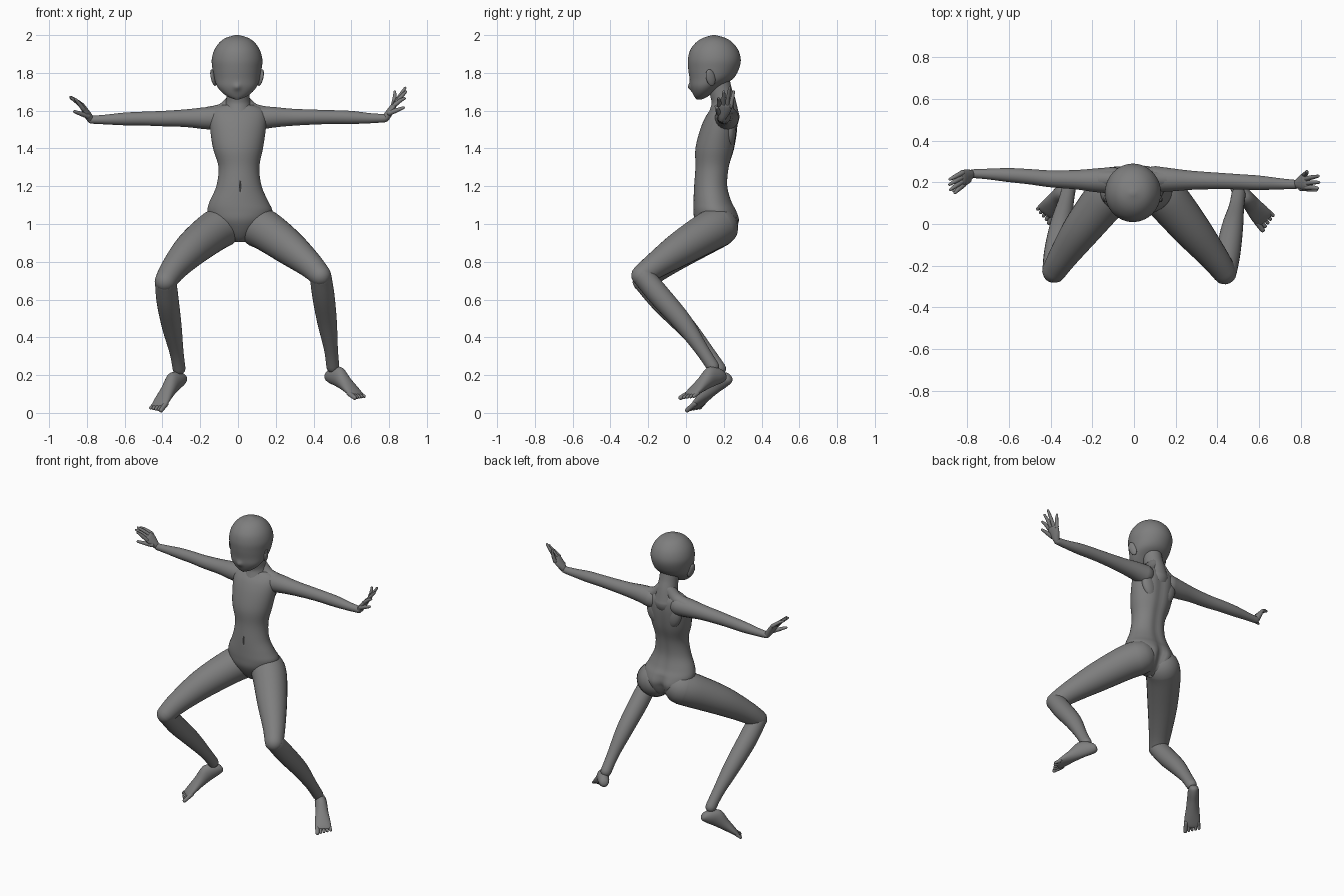
import bpy, bmesh, math
from mathutils import Vector

if "Cube" in bpy.data.objects:
    bpy.data.objects.remove(bpy.data.objects["Cube"])

# One dark grey for the whole figure
GREY = bpy.data.materials.new("dark_grey")
GREY.diffuse_color = (0.21, 0.21, 0.21, 1)
GREY.use_nodes = True
GREY.node_tree.nodes["Principled BSDF"].inputs["Base Color"].default_value = GREY.diffuse_color


def spline(rows, k=5):
    """Catmull-Rom interpolation of equal-length tuples."""
    out = []
    for i in range(len(rows) - 1):
        a, b, c, d = rows[max(i - 1, 0)], rows[i], rows[i + 1], rows[min(i + 2, len(rows) - 1)]
        for j in range(k):
            t = j / k
            out.append(tuple(0.5 * (2 * q + (r - p) * t + (2 * p - 5 * q + 4 * r - s) * t * t
                                    + (3 * q - p - 3 * r + s) * t ** 3)
                             for p, q, r, s in zip(a, b, c, d)))
    return out + [tuple(rows[-1])]


def loft(name, rings, n=24, shape=None):
    """Skin rings given as (centre, u half axis, v half axis)."""
    bm = bmesh.new()
    loops = []
    for c, u, v in rings:
        loop = []
        for i in range(n):
            a = 2 * math.pi * i / n
            p = c + u * math.cos(a) + v * math.sin(a)
            loop.append(bm.verts.new(shape(p) if shape else p))
        loops.append(loop)
    for a, b in zip(loops, loops[1:]):
        for i in range(n):
            bm.faces.new((a[i], a[(i + 1) % n], b[(i + 1) % n], b[i]))
    bm.faces.new(loops[0])
    bm.faces.new(loops[-1])
    bmesh.ops.recalc_face_normals(bm, faces=bm.faces)
    for f in bm.faces:
        f.smooth = True
    me = bpy.data.meshes.new(name)
    bm.to_mesh(me)
    bm.free()
    me.materials.append(GREY)
    ob = bpy.data.objects.new(name, me)
    bpy.context.collection.objects.link(ob)
    return ob


def limb(name, pts, n=20, k=5):
    """Round tube with rounded ends through (x, y, z, radius) points."""
    p = [(Vector(q[:3]), q[3]) for q in spline(pts, k)]
    d0 = (p[0][0] - p[1][0]).normalized()
    d1 = (p[-1][0] - p[-2][0]).normalized()
    angles = [math.radians(a) for a in (25, 50, 70, 86)]
    head = [(p[0][0] + d0 * p[0][1] * math.sin(a), p[0][1] * math.cos(a)) for a in reversed(angles)]
    tail = [(p[-1][0] + d1 * p[-1][1] * math.sin(a), p[-1][1] * math.cos(a)) for a in angles]
    p = head + p + tail
    u = None
    rings = []
    for i, (c, r) in enumerate(p):
        t = (p[min(i + 1, len(p) - 1)][0] - p[max(i - 1, 0)][0]).normalized()
        u = t.orthogonal() if u is None else u - t * u.dot(t)
        u.normalize()
        rings.append((c, u * r, t.cross(u) * r))
    return loft(name, rings, n)


def stack(name, rows, n=40, shape=None):
    """Horizontal sections: (z, x centre, y front, y back, half width)."""
    rings = [(Vector((x, (f + b) / 2, z)), Vector((w, 0, 0)), Vector((0, (b - f) / 2, 0)))
             for z, x, f, b, w in spline(rows)]
    return loft(name, rings, n, shape)


def ellipsoid(name, loc, size, rot=(0, 0, 0)):
    bpy.ops.mesh.primitive_uv_sphere_add(segments=20, ring_count=12, radius=1, location=loc, rotation=rot)
    ob = bpy.context.object
    ob.name = name
    ob.scale = size
    ob.data.materials.append(GREY)
    bpy.ops.object.shade_smooth()
    return ob


# Torso with spine and seat groove
def back_groove(p):
    if p.y > 0.16:
        depth = 0.035 if p.z < 1.0 else 0.035 - 0.025 * min(1, (p.z - 1.0) / 0.08)
        p.y -= depth * math.exp(-((p.x - 0.005) / 0.03) ** 2)
    return p


torso = stack("torso", [
    (.905, .01, .13, .20, .03), (.93, .01, .10, .25, .07), (.97, .01, .07, .275, .115),
    (1.02, .01, .045, .287, .158), (1.07, .01, .04, .27, .172), (1.12, .005, .04, .245, .155),
    (1.2, .005, .043, .225, .12), (1.3, .005, .05, .233, .108), (1.4, 0, .05, .26, .132),
    (1.5, 0, .075, .275, .147), (1.57, 0, .105, .275, .15), (1.61, 0, .135, .262, .13),
    (1.63, 0, .15, .25, .085)], 48, back_groove)

# Navel slit
cutter = ellipsoid("navel_cutter", (.012, .04, 1.2), (.003, .018, .03))
cutter.hide_render = True
cutter.hide_viewport = True
cut = torso.modifiers.new("navel", 'BOOLEAN')
cut.operation = 'DIFFERENCE'
cut.object = cutter


# Head with a pointed nose and sharp chin, and neck
def nose(p):
    if p.y < 0.1:
        w = math.exp(-((p.x + .005) / .016) ** 2)
        p.y -= w * .014 * math.exp(-((p.z - 1.725) / .018) ** 2)
    return p


limb("neck", [(0, .20, 1.57, .085), (0, .20, 1.64, .066), (0, .185, 1.70, .06), (0, .17, 1.77, .06)], 28)
stack("head", [
    (1.66, -.005, .055, .085, .012), (1.675, -.005, .044, .115, .05), (1.70, -.005, .032, .15, .083),
    (1.73, -.005, .023, .19, .106), (1.77, -.005, .019, .25, .121), (1.82, -.005, .012, .28, .13),
    (1.87, -.005, .01, .29, .134), (1.92, -.005, .022, .277, .121), (1.96, -.005, .052, .247, .094),
    (1.985, -.005, .09, .208, .06), (2.0, -.005, .14, .156, .01)], 56, nose)

# Ears, shoulder slopes and shoulder blades
for s, side in ((1, "left"), (-1, "right")):
    ellipsoid(side + "_ear", (-.005 + s * .125, .13, 1.775), (.012, .025, .046), (.3, s * .15, s * .35))
    limb(side + "_shoulder_slope", [(s * .02, .215, 1.655, .04), (s * .08, .215, 1.6, .04),
                                    (s * .16, .215, 1.575, .046)], 16)
    ellipsoid(side + "_shoulder_blade", (s * .075, .232, 1.49), (.05, .032, .085), (0, s * .3, 0))

# Arms
limb("left_arm", [(.10, .215, 1.56, .064), (.18, .212, 1.565, .056), (.28, .21, 1.565, .046),
                  (.40, .207, 1.566, .04), (.50, .203, 1.566, .037), (.60, .198, 1.564, .035),
                  (.70, .193, 1.56, .027), (.775, .19, 1.56, .022)])
limb("right_arm", [(-.10, .21, 1.56, .064), (-.18, .21, 1.56, .058), (-.28, .213, 1.56, .047),
                   (-.40, .217, 1.558, .041), (-.50, .227, 1.558, .037), (-.60, .235, 1.556, .034),
                   (-.70, .24, 1.553, .026), (-.775, .242, 1.552, .021)])


# Hands: flat palm, four fingers and a thumb
def hand(side, wrist, knuckle, spread, tips, thumb):
    w, k, s = Vector(wrist), Vector(knuckle), Vector(spread)
    d = (k - w).normalized()
    s = (s - d * s.dot(d)).normalized()
    nrm = d.cross(s)
    rows = [(-.1, .016, .016), (.15, .024, .02), (.55, .037, .018), (.9, .042, .014), (1.05, .034, .008)]
    loft(side + "_palm", [(w.lerp(k, t), s * a, nrm * b) for t, a, b in spline(rows, 4)], 20)
    for i, tip in enumerate(tips):
        base = w.lerp(k, .9) + s * (i - 1.5) * .021
        tip = Vector(tip)
        mid = base.lerp(tip, .5) + d * .008
        limb(f"{side}_finger_{i + 1}", [(*base, .012), (*mid, .0105), (*tip, .007)], 12, 4)
    base = w.lerp(k, .35) - s * .024
    tip = Vector(thumb)
    limb(side + "_thumb", [(*base, .014), (*base.lerp(tip, .5), .012), (*tip, .008)], 12, 4)


hand("left", (.78, .19, 1.558), (.83, .208, 1.635), (0, 1, .15),
     [(.882, .172, 1.665), (.888, .20, 1.70), (.885, .23, 1.72), (.83, .252, 1.70)], (.875, .164, 1.615))
hand("right", (-.78, .242, 1.553), (-.825, .215, 1.625), (0, 1, .2),
     [(-.86, .15, 1.66), (-.882, .165, 1.667), (-.886, .19, 1.672), (-.884, .215, 1.665)], (-.865, .16, 1.595))

# Legs
LEGS = {
    "left": ([(.105, .17, .985, .108), (.16, .115, .957, .106), (.275, -.025, .872, .092),
              (.38, -.155, .785, .070), (.435, -.232, .728, .058)],
             [(.437, -.228, .725, .057), (.452, -.14, .62, .059), (.472, -.018, .48, .052),
              (.492, .08, .34, .037), (.502, .142, .245, .034)],
             (.475, .20, .165), (.645, 0, .07)),
    "right": ([(-.085, .17, .985, .108), (-.14, .115, .953, .106), (-.25, -.025, .863, .092),
               (-.34, -.155, .763, .070), (-.383, -.225, .698, .058)],
              [(-.383, -.222, .695, .057), (-.372, -.13, .59, .059), (-.35, 0, .455, .052),
               (-.325, .115, .32, .037), (-.312, .178, .235, .034)],
              (-.285, .235, .155), (-.435, .035, .005)),
}
FOOT = [(-.06, .03, .012, .012), (-.02, .034, .027, .03), (.1, .046, .035, .046), (.28, .055, .037, .053),
        (.5, .040, .041, .038), (.7, .027, .048, .026), (.84, .018, .048, .017), (.9, .014, .04, .01)]

for side, (thigh, calf, heel, toe) in LEGS.items():
    limb(side + "_thigh", thigh, 28)
    limb(side + "_calf", calf, 24)
    # Foot and toes, laid out along the sole line
    h, t = Vector(heel), Vector(toe)
    d = (t - h).normalized()
    lat = d.cross(Vector((0, 0, 1))).normalized()
    up = lat.cross(d)
    loft(side + "_foot", [(h.lerp(t, f) + up * c, lat * a, up * b) for f, c, a, b in spline(FOOT, 4)], 24)
    inner = 1 if lat.x * toe[0] < 0 else -1
    for i in range(5):
        off = lat * inner * (.036 - i * .019)
        r = .014 if i == 0 else .0105
        a = h.lerp(t, .8) + off + up * .016
        b = h.lerp(t, 1.0 - .02 * i) + off * 1.1 + up * .011
        limb(f"{side}_toe_{i + 1}", [(*a, r), (*a.lerp(b, .6), r * .9), (*b, r * .85)], 12, 3)
